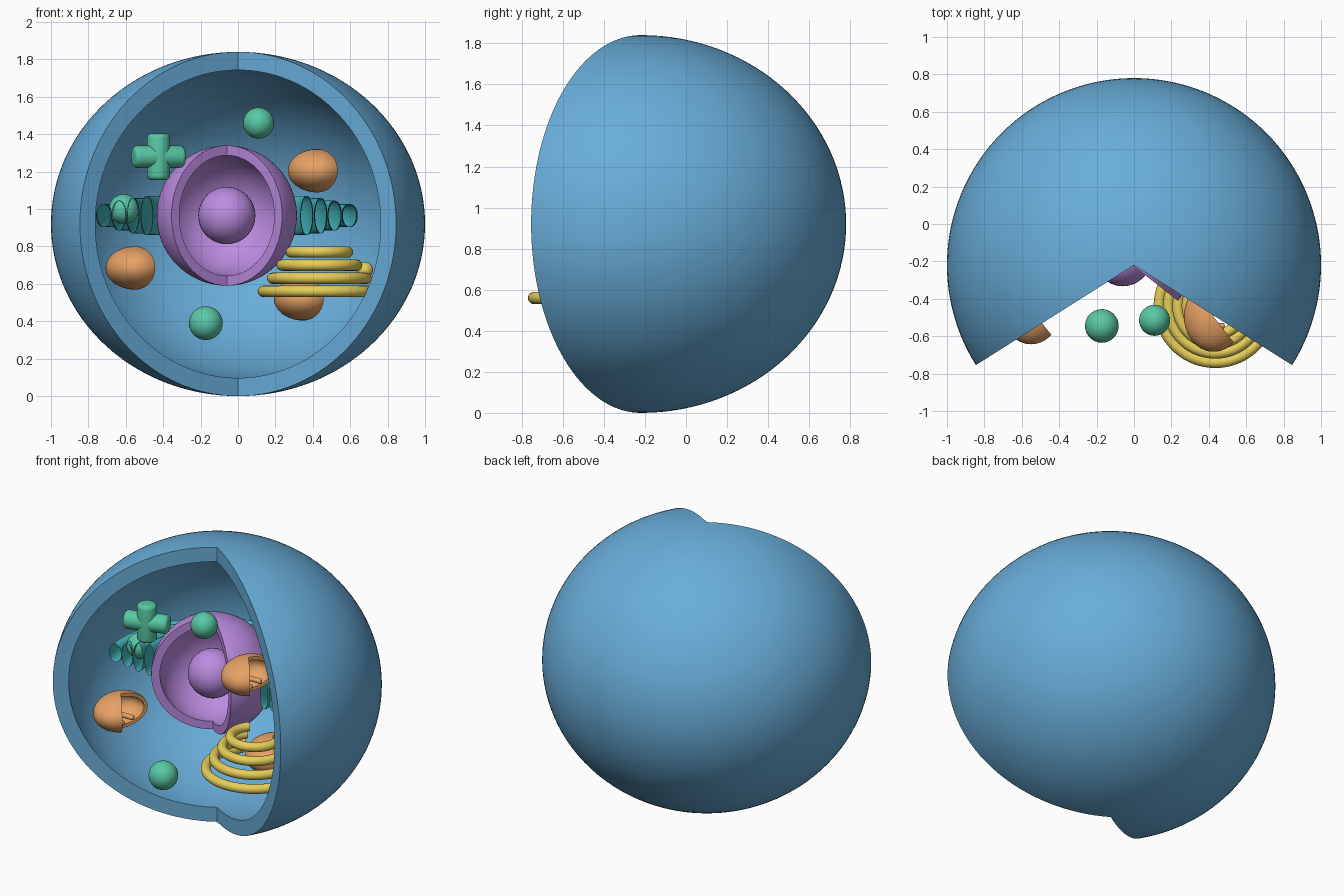
import bpy, bmesh
from math import sin, cos, pi, radians
from mathutils import Matrix, Vector

if "Cube" in bpy.data.objects:
    bpy.data.objects.remove(bpy.data.objects["Cube"])


def material(name, rgb):
    m = bpy.data.materials.new(name)
    m.diffuse_color = (*rgb, 1)
    m.use_nodes = True
    m.node_tree.nodes["Principled BSDF"].inputs["Base Color"].default_value = m.diffuse_color
    return m


BLUE = material("membrane_blue", (0.14, 0.42, 0.70))
PURPLE = material("nucleus_purple", (0.50, 0.26, 0.75))
ORANGE = material("mitochondrion_orange", (0.80, 0.36, 0.13))
GREEN = material("vesicle_green", (0.10, 0.58, 0.38))
TEAL = material("reticulum_teal", (0.06, 0.48, 0.52))
YELLOW = material("golgi_yellow", (0.80, 0.62, 0.10))


def finish(bm, name, mat, loc):
    bmesh.ops.remove_doubles(bm, verts=bm.verts, dist=1e-5)
    bmesh.ops.recalc_face_normals(bm, faces=bm.faces)
    me = bpy.data.meshes.new(name)
    bm.to_mesh(me)
    bm.free()
    me.shade_smooth()
    me.set_sharp_from_angle(angle=radians(40))
    me.materials.append(mat)
    ob = bpy.data.objects.new(name, me)
    ob.location = loc
    bpy.context.collection.objects.link(ob)
    return ob


def cutaway(name, loc, outer, wall, start, end, mat, nu=80, nv=48):
    """Hollow ellipsoid with a vertical wedge missing."""
    bm = bmesh.new()
    skins = []
    for t in (0, wall):
        rx, ry, rz = (r - t for r in outer)
        skin = []
        for i in range(nu + 1):
            a = radians(start + (end - start) * i / nu)
            skin.append([bm.verts.new((rx * sin(pi * j / nv) * cos(a),
                                       ry * sin(pi * j / nv) * sin(a),
                                       rz * cos(pi * j / nv))) for j in range(nv + 1)])
        for p, q in zip(skin, skin[1:]):
            for j in range(nv):
                bm.faces.new((p[j], p[j + 1], q[j + 1], q[j]))
        skins.append(skin)
    # flat rims joining outer and inner skins
    for i in (0, nu):
        o, n = skins[0][i], skins[1][i]
        for j in range(nv):
            bm.faces.new((o[j], o[j + 1], n[j + 1], n[j]))
    bmesh.ops.dissolve_degenerate(bm, dist=1e-6, edges=bm.edges)
    return finish(bm, name, mat, loc)


def arc_tube(name, loc, radius, half_w, half_h, start, end, mat, cap, nu=64, ns=20):
    """Elliptical section swept along a horizontal arc."""
    bm = bmesh.new()
    rings = []
    for i in range(nu + 1):
        a = radians(start + (end - start) * i / nu)
        ring = []
        for k in range(ns):
            t = 2 * pi * k / ns
            r = radius + half_w * cos(t)
            ring.append(bm.verts.new((r * cos(a), r * sin(a), half_h * sin(t))))
        rings.append(ring)
    for p, q in zip(rings, rings[1:]):
        for k in range(ns):
            bm.faces.new((p[k], p[(k + 1) % ns], q[(k + 1) % ns], q[k]))
    if cap:
        bm.faces.new(rings[0])
        bm.faces.new(rings[-1])
    return finish(bm, name, mat, loc)


def ball(name, loc, r, mat):
    bm = bmesh.new()
    bmesh.ops.create_uvsphere(bm, u_segments=32, v_segments=20, radius=r)
    return finish(bm, name, mat, loc)


def rod(name, loc, r, half, axis, mat, bevel):
    """Cylinder with rounded ends along an axis."""
    bm = bmesh.new()
    bmesh.ops.create_cone(bm, cap_ends=True, segments=24, radius1=r, radius2=r, depth=2 * half)
    rim = [e for e in bm.edges if abs(e.verts[0].co.z - e.verts[1].co.z) < 1e-6]
    bmesh.ops.bevel(bm, geom=rim, offset=bevel, segments=4, profile=0.5, affect='EDGES')
    rot = Vector((0, 0, 1)).rotation_difference(Vector(axis)).to_matrix()
    bmesh.ops.rotate(bm, verts=bm.verts, cent=(0, 0, 0), matrix=rot)
    return finish(bm, name, mat, loc)


# Cell membrane
cutaway("cell_membrane", (0, -0.22, 0.92), (1, 1, 0.92), 0.097, -32.3, 212.3, BLUE, 112, 64)

# Nucleus and its core
core = (-0.06, -0.18, 0.965)
cutaway("nuclear_envelope", core, (0.375, 0.375, 0.375), 0.053, -38, 218, PURPLE)
ball("nucleolus", core, 0.153, PURPLE)

# Endoplasmic reticulum: nested open sheets behind the nucleus
for i, (r, w, h) in enumerate(((0.43, 0.033, 0.105), (0.505, 0.033, 0.095),
                               (0.58, 0.036, 0.08), (0.66, 0.04, 0.062))):
    arc_tube(f"reticulum_sheet_{i + 1}", (-0.06, -0.18, 0.965), r, w, h, -9, 189, TEAL, False)

# Mitochondria: open shells with inner folds
for i, (x, y, z) in enumerate(((0.425, -0.495, 1.205), (-0.55, -0.455, 0.685), (0.35, -0.13, 0.52))):
    cutaway(f"mitochondrion_{i + 1}", (x, y, z), (0.158, 0.188, 0.116), 0.022, 55, 313, ORANGE, 48, 24)
    for k, dy in enumerate((-0.05, 0.05)):
        rod(f"mitochondrion_{i + 1}_fold_{k + 1}", (x - 0.02, y + dy, z - 0.05), 0.016, 0.08,
            (1, 0, 0), ORANGE, 0.01)

# Golgi body: stacked open rings plus a budding vesicle
for i in range(4):
    arc_tube(f"golgi_layer_{i + 1}", (0.435, -0.44, 0.56 + 0.07 * i), 0.3 - 0.05 * i,
             0.03, 0.03, 140, 400, YELLOW, True)
ball("golgi_vesicle", (0.68, -0.36, 0.675), 0.042, YELLOW)

# Free vesicles
for i, (p, r) in enumerate((((0.11, -0.515, 1.46), 0.083), ((-0.172, -0.545, 0.39), 0.09),
                            ((-0.61, -0.17, 1.0), 0.08))):
    ball(f"vesicle_{i + 1}", p, r, GREEN)

# Centriole pair: crossed rods
pair = (-0.425, -0.357, 1.28)
rod("centriole_upright", pair, 0.062, 0.125, (0, 0, 1), GREEN, 0.025)
rod("centriole_level", pair, 0.06, 0.142, (cos(0.3), sin(0.3), 0), GREEN, 0.025)
